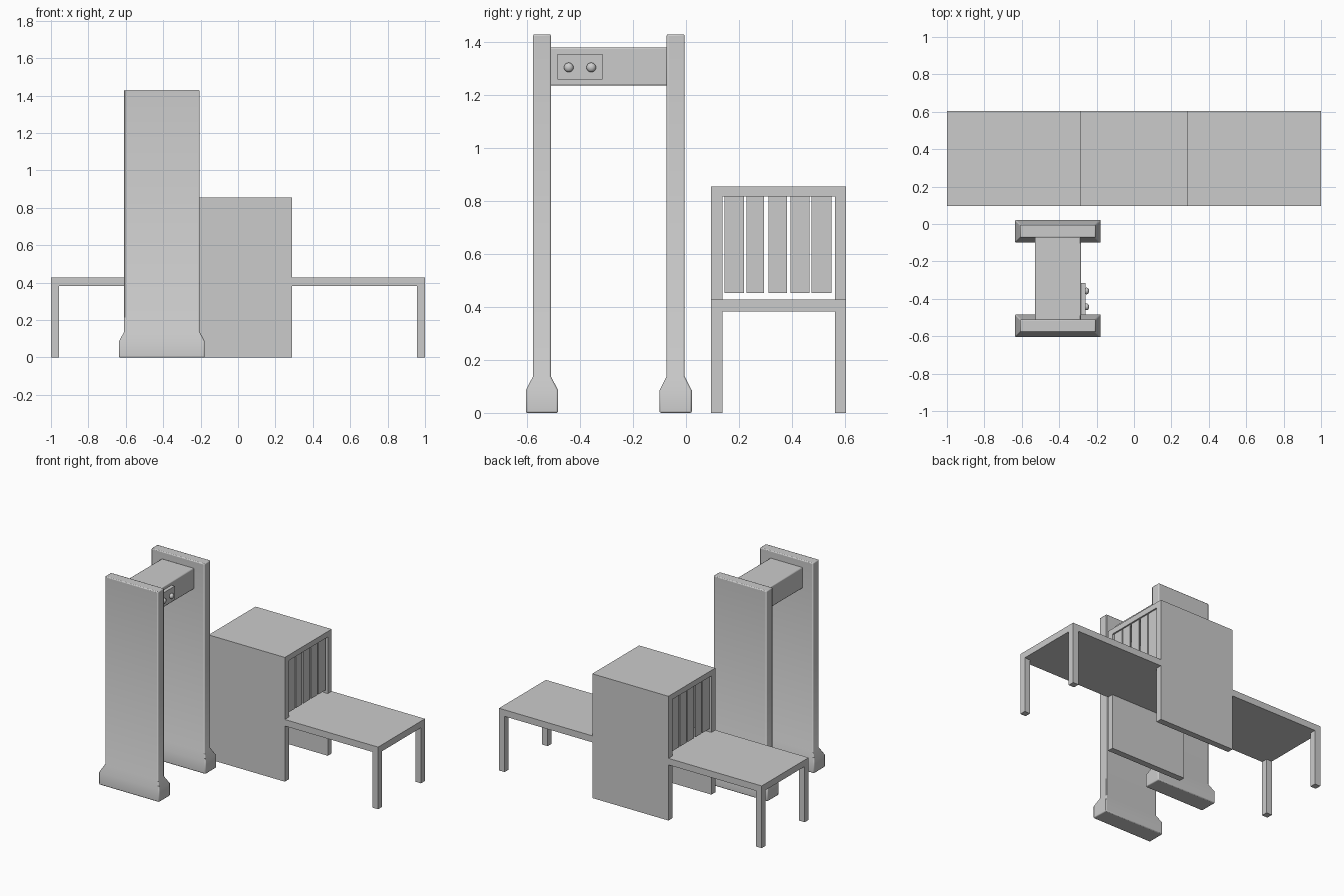
import bpy, bmesh, math
from mathutils import Vector

if "Cube" in bpy.data.objects:
    bpy.data.objects.remove(bpy.data.objects["Cube"])


def finish(name, bm, bevel=0.0):
    bmesh.ops.recalc_face_normals(bm, faces=bm.faces)
    mesh = bpy.data.meshes.new(name)
    bm.to_mesh(mesh)
    bm.free()
    ob = bpy.data.objects.new(name, mesh)
    bpy.context.collection.objects.link(ob)
    if bevel:
        mod = ob.modifiers.new("soft_edges", 'BEVEL')
        mod.width = bevel
        mod.segments = 2
        mod.limit_method = 'ANGLE'
    bpy.ops.object.select_all(action='DESELECT')
    ob.select_set(True)
    bpy.context.view_layer.objects.active = ob
    bpy.ops.object.shade_smooth_by_angle(angle=math.radians(40))
    return ob


def prism(name, outline, direction, bevel=0.0):
    bm = bmesh.new()
    face = bm.faces.new([bm.verts.new(p) for p in outline])
    out = bmesh.ops.extrude_face_region(bm, geom=[face])
    moved = [g for g in out["geom"] if isinstance(g, bmesh.types.BMVert)]
    bmesh.ops.translate(bm, verts=moved, vec=Vector(direction))
    return finish(name, bm, bevel)


def box(name, x0, x1, y0, y1, z0, z1, bevel=0.0):
    base = [(x0, y0, z0), (x1, y0, z0), (x1, y1, z0), (x0, y1, z0)]
    return prism(name, base, (0, 0, z1 - z0), bevel)


def loft(name, cx, cy, rings, bevel=0.0):
    bm = bmesh.new()
    loops = [[bm.verts.new((cx + sx * hx, cy + sy * hy, z))
              for sx, sy in ((-1, -1), (1, -1), (1, 1), (-1, 1))]
             for hx, hy, z in rings]
    for a, b in zip(loops, loops[1:]):
        for i in range(4):
            j = (i + 1) % 4
            bm.faces.new((a[i], a[j], b[j], b[i]))
    bm.faces.new(loops[0])
    bm.faces.new(loops[-1])
    return finish(name, bm, bevel)


Y0, Y1, WALL, HX = 0.095, 0.605, 0.043, 0.29

# conveyor table, notched where the housing walls pass
quarter = [(1, Y0), (1, Y1), (HX, Y1), (HX, Y1 - WALL)]
plan = quarter + [(-HX, Y1 - WALL), (-HX, Y1), (-1, Y1), (-1, Y0),
                  (-HX, Y0), (-HX, Y0 + WALL), (HX, Y0 + WALL), (HX, Y0)]
prism("conveyor_table", [(x, y, 0.383) for x, y in plan], (0, 0, 0.045))

# table legs
for sx, side in ((-1, "left"), (1, "right")):
    x0, x1 = sorted((sx, sx * 0.957))
    box(f"{side}_front_leg", x0, x1, Y0, Y0 + WALL, 0, 0.383)
    box(f"{side}_back_leg", x0, x1, Y1 - WALL, Y1, 0, 0.383)

# open-ended scanner housing
arch = [(Y0, 0), (Y0, 0.855), (Y1, 0.855), (Y1, 0),
        (Y1 - WALL, 0), (Y1 - WALL, 0.817), (Y0 + WALL, 0.817), (Y0 + WALL, 0)]
prism("scanner_housing", [(-HX, y, z) for y, z in arch], (2 * HX, 0, 0))

# curtain strips at both ends
strips = [(0.146, 0.220), (0.229, 0.295), (0.311, 0.381), (0.395, 0.466), (0.475, 0.549)]
for side, x in (("left", -0.275), ("right", 0.275)):
    for i, (a, b) in enumerate(strips):
        box(f"{side}_curtain_strip_{i + 1}", x - 0.005, x + 0.005, a, b, 0.453, 0.82)

# metal detector gate panels with flared feet
GX = -0.407
rings = [(0.229, 0.061, 0), (0.229, 0.061, 0.085), (0.202, 0.034, 0.138), (0.202, 0.034, 1.43)]
for name, y in (("front_gate_panel", -0.544), ("back_gate_panel", -0.039)):
    loft(name, GX, y, rings, 0.006)

# gate crossbar and control box
box("gate_crossbar", -0.53, -0.284, -0.515, -0.07, 1.236, 1.38, 0.006)
box("control_box", -0.29, -0.26, -0.486, -0.316, 1.26, 1.356)

# indicator knobs
for i, y in enumerate((-0.443, -0.358)):
    bm = bmesh.new()
    bmesh.ops.create_uvsphere(bm, u_segments=16, v_segments=10, radius=0.018)
    bmesh.ops.scale(bm, verts=bm.verts, vec=(0.8, 1, 1))
    bmesh.ops.translate(bm, verts=bm.verts, vec=(-0.254, y, 1.305))
    finish(f"indicator_knob_{i + 1}", bm)
